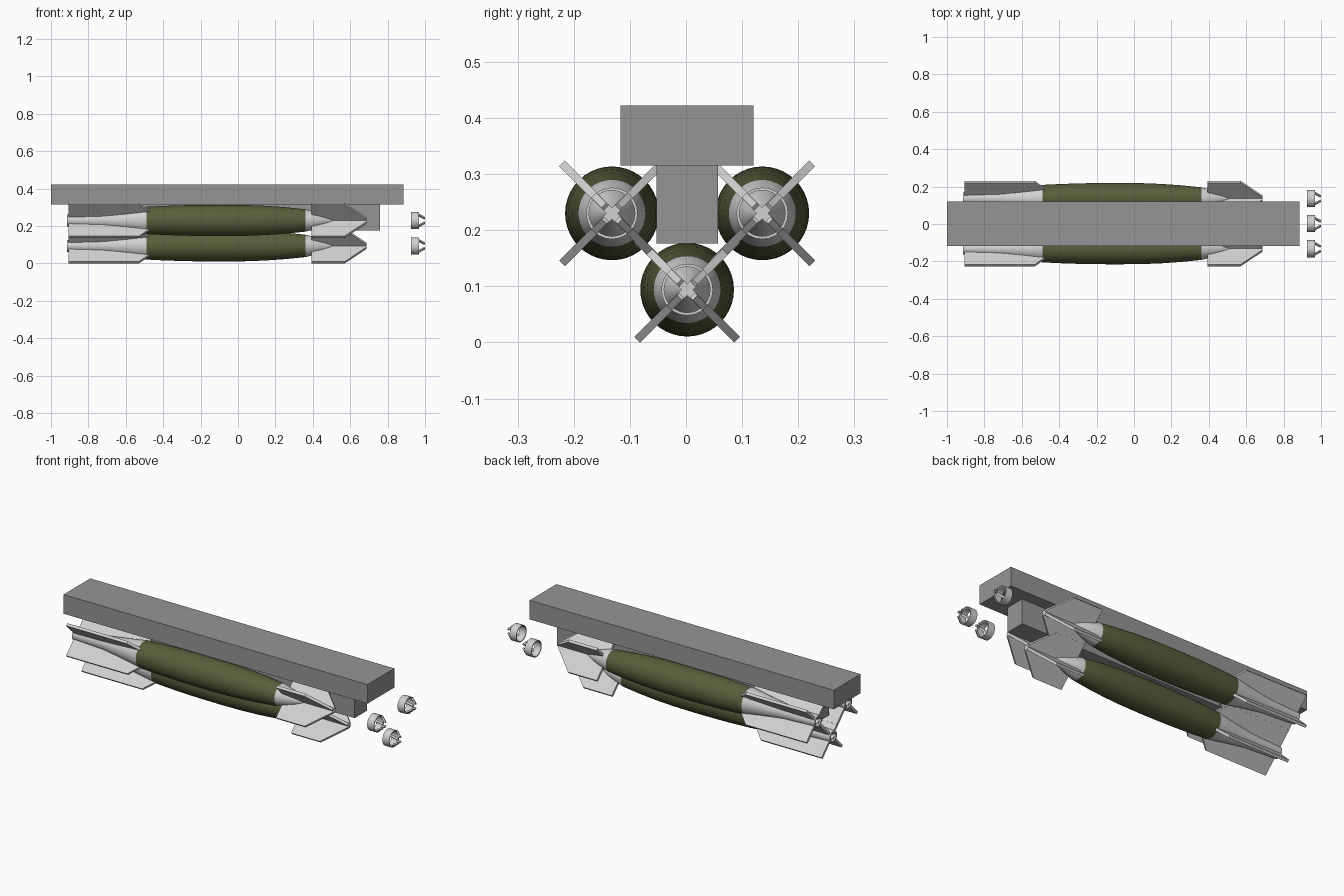
import bpy, bmesh, math
from mathutils import Matrix, Vector

if "Cube" in bpy.data.objects:
    bpy.data.objects.remove(bpy.data.objects["Cube"])


def material(name, rgb):
    m = bpy.data.materials.new(name)
    m.diffuse_color = (*rgb, 1)
    m.use_nodes = True
    m.node_tree.nodes["Principled BSDF"].inputs["Base Color"].default_value = m.diffuse_color
    return m


OLIVE = material("olive_paint", (0.10, 0.11, 0.043))
LIGHT = material("light_metal", (0.64, 0.64, 0.64))
GREY = material("rack_grey", (0.30, 0.30, 0.30))


def finish(name, bm, mats, loc=(0, 0, 0), smooth=False):
    bmesh.ops.recalc_face_normals(bm, faces=bm.faces)
    me = bpy.data.meshes.new(name)
    bm.to_mesh(me)
    bm.free()
    for m in mats:
        me.materials.append(m)
    ob = bpy.data.objects.new(name, me)
    ob.location = loc
    bpy.context.collection.objects.link(ob)
    if smooth:
        bpy.ops.object.select_all(action='DESELECT')
        ob.select_set(True)
        bpy.context.view_layer.objects.active = ob
        bpy.ops.object.shade_smooth_by_angle(angle=math.radians(35))
    return ob


def box(name, lo, hi, mat):
    bm = bmesh.new()
    bmesh.ops.create_cube(bm, size=1)
    for v in bm.verts:
        v.co = [l + (c + 0.5) * (h - l) for l, h, c in zip(lo, hi, v.co)]
    return finish(name, bm, [mat])


def lathe(bm, profile, closed=False, n=40):
    """Spin (x, radius) points around the x axis."""
    vs = [bm.verts.new((x, 0, r)) for x, r in profile]
    pairs = list(zip(vs, vs[1:])) + ([(vs[-1], vs[0])] if closed else [])
    es = [bm.edges.new(p) for p in pairs]
    bmesh.ops.spin(bm, geom=vs + es, cent=(0, 0, 0), axis=(1, 0, 0),
                   angle=math.tau, steps=n, use_duplicate=False)
    bmesh.ops.remove_doubles(bm, verts=bm.verts, dist=1e-5)


def plates(bm, outline, thick):
    """Four flat plates in an X around the x axis, from an (x, radius) outline."""
    for k in range(4):
        rot = Matrix.Rotation(math.radians(45 + 90 * k), 3, 'X')
        a, b = ([bm.verts.new(rot @ Vector((x, s * thick / 2, r))) for x, r in outline]
                for s in (-1, 1))
        bm.faces.new(a)
        bm.faces.new(b[::-1])
        for i in range(len(a)):
            j = (i + 1) % len(a)
            bm.faces.new((a[i], a[j], b[j], b[i]))


# Carrier beam and hanging pylon
box("rack_beam", (-1, -0.117, 0.315), (0.885, 0.12, 0.422), GREY)
box("rack_pylon", (-0.85, -0.053, 0.176), (0.76, 0.057, 0.315), GREY)

BODY = [(-0.86, 0), (-0.86, 0.02), (-0.915, 0.024), (-0.915, 0.032), (-0.72, 0.040),
        (-0.60, 0.056), (-0.49, 0.073), (-0.40, 0.0775), (-0.30, 0.081), (-0.20, 0.083),
        (-0.08, 0.0835), (0.05, 0.082), (0.15, 0.078), (0.25, 0.071), (0.36, 0.060),
        (0.39, 0.053), (0.42, 0.045), (0.47, 0.028), (0.51, 0.010), (0.515, 0)]
TAIL_FIN = [(-0.907, 0.015), (-0.907, 0.126), (-0.53, 0.126), (-0.475, 0.072), (-0.475, 0.015)]
NOSE_FIN = [(0.393, 0), (0.393, 0.126), (0.57, 0.126), (0.687, 0.016), (0.687, 0)]
RING = [(0.925, 0.046), (0.967, 0.046), (0.967, 0.041), (0.925, 0.041)]
PRONG = [(0.962, 0.046), (0.967, 0.046), (1.0, 0.020), (0.995, 0.014), (0.962, 0.039)]

for tag, y, z in (("left", -0.132, 0.23), ("right", 0.136, 0.23), ("lower", 0.002, 0.094)):
    at = (0, y, z)
    # Casing: olive middle, bare metal tail and nose
    bm = bmesh.new()
    lathe(bm, BODY)
    for f in bm.faces:
        f.material_index = 0 if -0.49 < f.calc_center_median().x < 0.36 else 1
    finish(tag + "_casing", bm, [OLIVE, LIGHT], at, True)
    # Fins
    for part, outline in (("tail_fins", TAIL_FIN), ("nose_fins", NOSE_FIN)):
        bm = bmesh.new()
        plates(bm, outline, 0.0145)
        finish(f"{tag}_{part}", bm, [LIGHT], at)
    # Loose ring with bent prongs
    bm = bmesh.new()
    lathe(bm, RING, closed=True, n=24)
    finish(tag + "_ring", bm, [LIGHT], at, True)
    bm = bmesh.new()
    plates(bm, PRONG, 0.012)
    finish(tag + "_ring_prongs", bm, [LIGHT], at)
